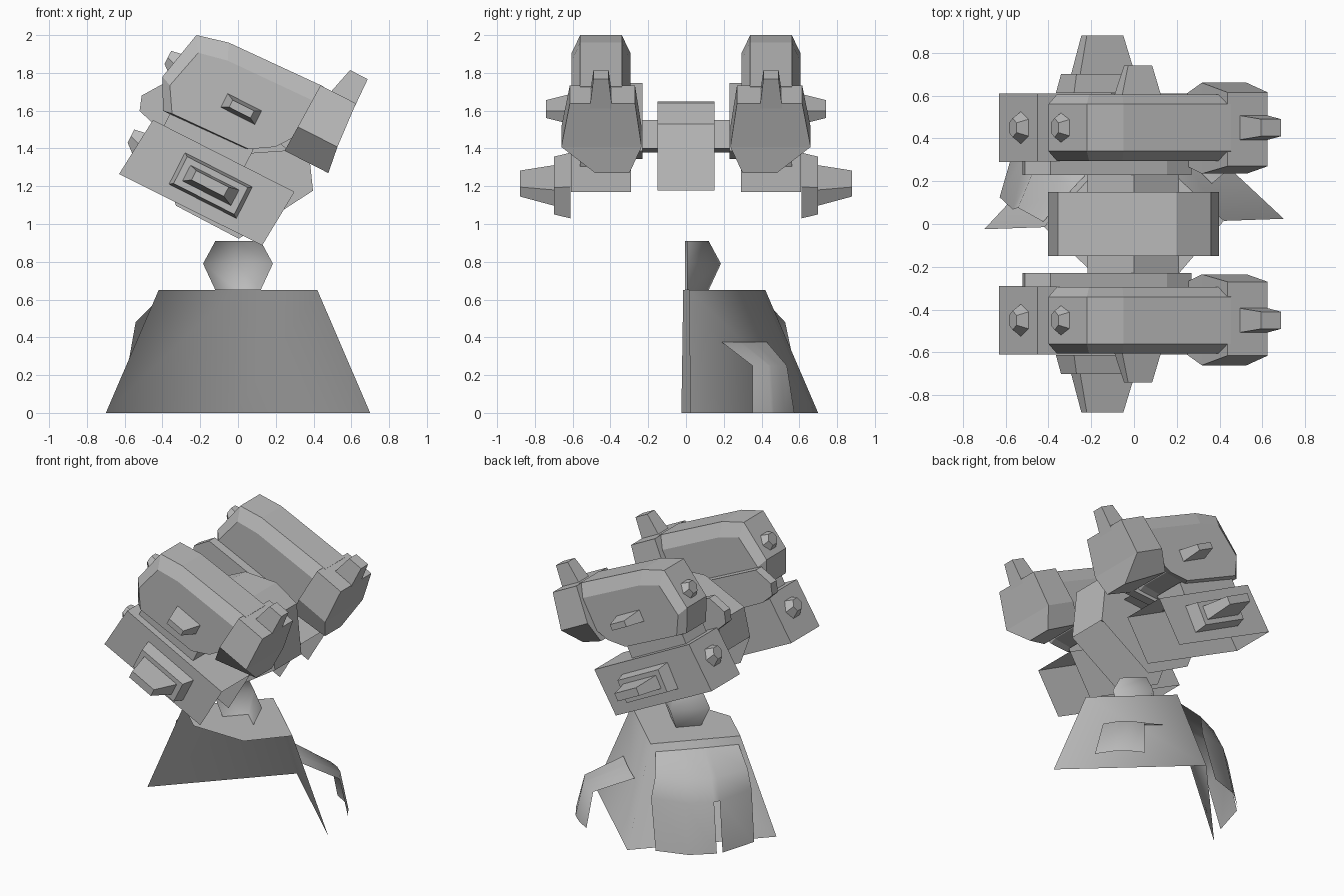
import bpy, bmesh, math
from mathutils import Matrix, Vector

cube = bpy.data.objects.get("Cube")
if cube:
    bpy.data.objects.remove(cube, do_unlink=True)

grey = bpy.data.materials.new("plain grey")
grey.use_nodes = True
tint = (0.5, 0.5, 0.5, 1)
grey.diffuse_color = tint
grey.node_tree.nodes["Principled BSDF"].inputs["Base Color"].default_value = tint

TILT = Matrix.Translation((0, 0, 1.3)) @ Matrix.Rotation(math.radians(27), 4, 'Y')
TURN = Matrix.Rotation(math.radians(2), 4, 'Z')


def build(name, verts, faces, matrix, smooth=False):
    mesh = bpy.data.meshes.new(name)
    mesh.from_pydata([matrix @ Vector(v) for v in verts], [], faces)
    bm = bmesh.new()
    bm.from_mesh(mesh)
    bmesh.ops.recalc_face_normals(bm, faces=bm.faces)
    for f in bm.faces:
        f.smooth = smooth
    bm.to_mesh(mesh)
    bm.free()
    mesh.materials.append(grey)
    obj = bpy.data.objects.new(name, mesh)
    bpy.context.collection.objects.link(obj)


def loft(name, rings, skip=()):
    """Join rings of equal length and cap the ends; skip lists the open sides."""
    n = len(rings[0])
    verts = [p for r in rings for p in r]
    faces = [(k * n + i, k * n + (i + 1) % n, (k + 1) * n + (i + 1) % n, (k + 1) * n + i)
             for k in range(len(rings) - 1) for i in range(n) if i not in skip]
    faces += [tuple(range(n)), tuple(range(len(verts) - n, len(verts)))]
    build(name, verts, faces, TILT)


def rect(u0, u1, v0, v1):
    return [(u0, v0), (u1, v0), (u1, v1), (u0, v1)]


def at_y(profile, y):
    return [(u, y, v) for u, v in profile]


def slab(name, profile, y0, y1, skip=()):
    loft(name, [at_y(profile, y0), at_y(profile, y1)], skip)


def scaled(profile, su, sv, cu, cv):
    return [(cu + (u - cu) * su, cv + (v - cv) * sv) for u, v in profile]


# Base: two sloping walls, open at the front, with a flat top
def wall(side, t, z, d=0):
    r = 0.7 - 0.43 * z
    return (side * (t * r + 0.7 * d), (1 - t) * r + 0.7 * d, z)


walls = [wall(s, t, z) for z in (0, 0.65) for s, t in ((-1, 1), (1, 0), (1, 1))]
build("base_walls", walls, [(0, 1, 4, 3), (1, 2, 5, 4)], TURN, True)
top = [(-0.42, 0), (-0.2, -0.22), (0.2, -0.24), (0.42, 0), (0, 0.42)]
build("base_top", [(x, y, 0.65) for x, y in top], [tuple(range(5))], TURN)

# Neck: rear half of a four-sided ball
neck = [(r * x, r * y, z) for r, z in ((0.12, 0.65), (0.185, 0.79), (0.12, 0.91))
        for x, y in ((1, 0), (0, 1), (-1, 0))]
build("neck", neck, [(k + i, k + i + 1, k + i + 4, k + i + 3) for k in (0, 3) for i in (0, 1)],
      TURN, True)


# Bulging skirt sheets on the two base walls: rows give height, edge bulge, middle bulge, extent
def skirt(name, side, rows, slit=False):
    cols = (0, 0.3, 0.58, 0.64, 1)
    n = len(cols)
    verts = [wall(side, t0 + (t1 - t0) * c, z, edge + (middle - edge) * 4 * c * (1 - c))
             for z, edge, middle, t0, t1 in rows for c in cols]
    faces = [(k * n + i, k * n + i + 1, (k + 1) * n + i + 1, (k + 1) * n + i)
             for k in range(len(rows) - 1) for i in range(n - 1)
             if not (slit and i == 2 and k > 1)]
    build(name, verts, faces, TURN, True)


skirt("right_skirt", -1, [(0.6, 0.005, 0.01, 0.07, 0.95), (0.48, 0.1, 0.19, 0.07, 0.95),
                          (0.34, 0.07, 0.22, 0.08, 0.93), (0, 0.05, 0.18, 0.18, 0.84)], True)
skirt("left_skirt", 1, [(0.375, 0.005, 0.01, 0.22, 0.68), (0.25, 0.22, 0.25, 0.38, 0.7),
                        (0, 0.19, 0.22, 0.39, 0.72)])

# Central body, open underneath
body = [(-0.2, 0.29), (0.024, 0.39), (0.216, 0.368), (0.41, 0.07),
        (0.175, -0.335), (-0.2, -0.33), (-0.36, -0.18), (-0.41, 0.02)]
slab("central_body", body, -0.15, 0.15, skip=(3, 4, 5))

# Shared side profiles of the pods
hull = [(-0.49, 0.086), (-0.574, 0.246), (-0.514, 0.524), (-0.344, 0.566),
        (0.21, 0.587), (0.225, 0.37), (0.12, 0.2), (-0.01, 0.107)]
hull_side = scaled(hull, 0.93, 0.8, 0.22, 0.13)
plate = [(-0.6, 0.03), (-0.627, 0.107), (-0.55, 0.22), (0.05, 0.24),
         (0.2, 0.2), (0, 0.08), (-0.1, 0), (-0.5, 0)]
axle = [(-0.24, -0.01), (-0.114, 0.223), (0.142, 0.184), (-0.036, 0.07)]
lower_box = [(-0.545, -0.318), (0.302, -0.31), (0.325, 0.02), (-0.515, 0.019)]


# Twin weapon pods, mirrored across the middle
def pod(side, label):
    def ys(*values):
        return [side * y for y in values]

    slab(label + "_axle", axle, *ys(0.14, 0.24))
    slab(label + "_inner_plate", plate, *ys(0.23, 0.295))
    slab(label + "_bracket", rect(-0.45, 0.03, 0.015, 0.12), *ys(0.33, 0.56))

    # Lower box, open underneath and at its low end
    slab(label + "_lower_box", lower_box, *ys(0.29, 0.61), skip=(0, 1))
    frame = rect(-0.285, 0.115, -0.245, -0.058)
    fin = scaled(frame, 0.72, 0.5, -0.085, -0.15)
    tip = scaled(frame, 0.48, 0.3, -0.1, -0.14)
    y0, y1, y2 = ys(0.611, 0.7, 0.88)
    loft(label + "_side_frame", [at_y(frame, y0), at_y(scaled(frame, 0.9, 0.85, -0.085, -0.15), y1)])
    loft(label + "_side_fin", [at_y(fin, y1), at_y(tip, y2)])

    # Upper hull with bevelled flanks
    a, b, c, d = ys(0.295, 0.34, 0.56, 0.605)
    loft(label + "_hull", [at_y(hull_side, a), at_y(hull, b), at_y(hull, c), at_y(hull_side, d)])
    nub = rect(-0.23, -0.02, 0.24, 0.325)
    y0, y1 = ys(0.59, 0.74)
    loft(label + "_hull_nub", [at_y(nub, y0), at_y(scaled(nub, 0.6, 0.5, -0.12, 0.285), y1)])

    # Muzzle block, widest in the middle, with a sight fin
    def cross(u0, u1, lo, hi, v):
        p, q = ys(lo, hi)
        return [(u0, p, v), (u1, p, v), (u1, q, v), (u0, q, v)]

    chin = [(u, side * y, 0.19) for u, y in ((0.18, 0.27), (0.44, 0.3), (0.44, 0.48), (0.18, 0.61))]
    loft(label + "_muzzle", [chin, cross(0.185, 0.42, 0.235, 0.66, 0.335),
                             cross(0.192, 0.403, 0.27, 0.615, 0.585)])
    loft(label + "_sight", [cross(0.25, 0.405, 0.39, 0.51, 0.555), cross(0.295, 0.4, 0.41, 0.49, 0.728)])

    # Low six-sided studs at the back
    for name, u, v in (("_box_stud", -0.52, -0.13), ("_hull_stud", -0.535, 0.33)):
        rings = [[(u + du, side * 0.45 + r * math.cos(i * math.pi / 3), v + dv + r * math.sin(i * math.pi / 3))
                  for i in range(6)] for du, dv, r in ((0, 0, 0.08), (-0.06, 0.02, 0.045))]
        loft(label + name, rings)


pod(-1, "front")
pod(1, "back")
